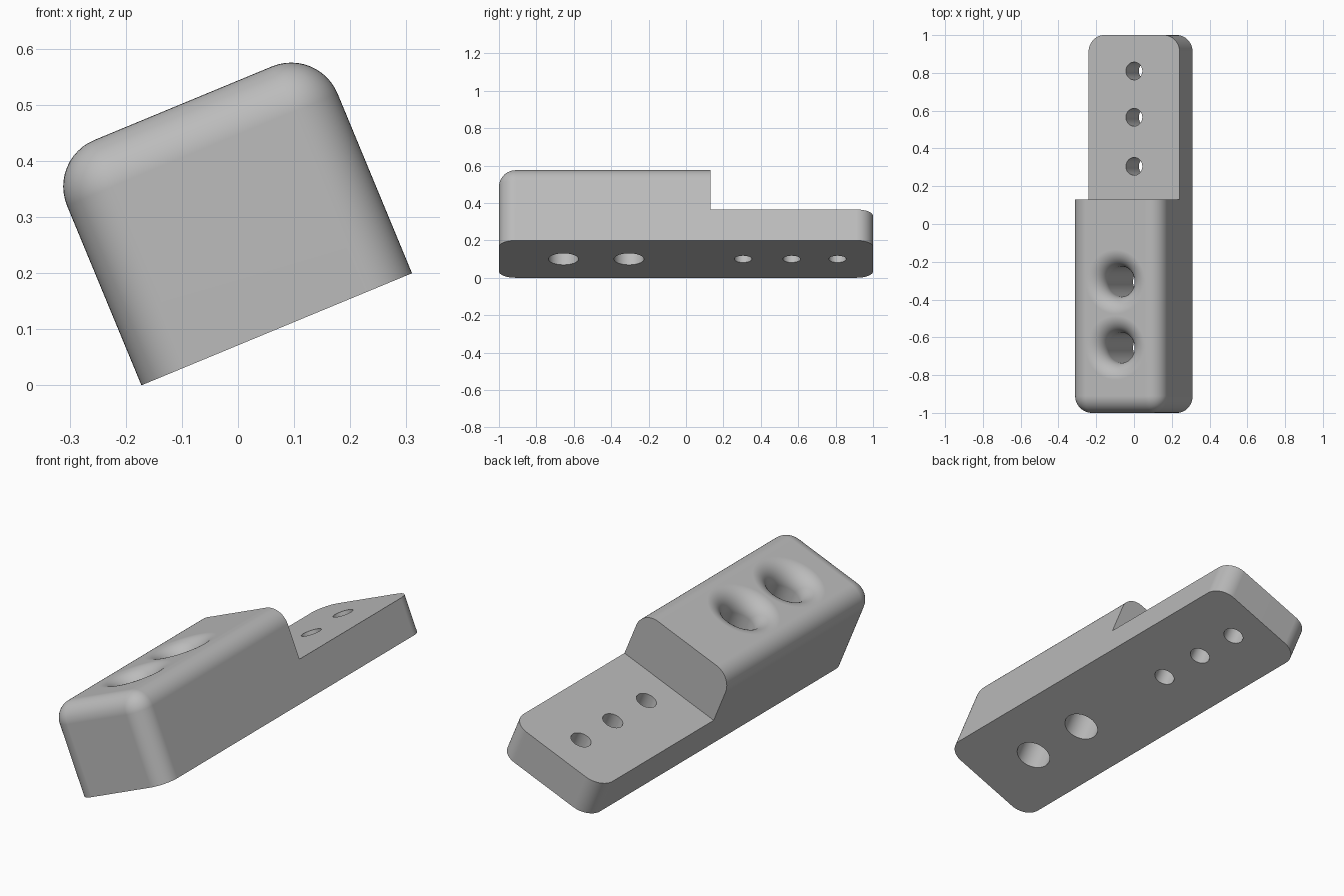
import bpy
import bmesh
from math import radians, sin, cos, pi

cube = bpy.data.objects.get("Cube")
if cube:
    bpy.data.objects.remove(cube, do_unlink=True)

WIDTH, TALL, LOW, STEP_Y = 0.522, 0.436, 0.179, 0.13
FILLET = 0.0895

# Single grey material
grey = bpy.data.materials.new("light_grey")
grey.use_nodes = True
colour = (0.5, 0.5, 0.5, 1.0)
grey.diffuse_color = colour
grey.node_tree.nodes["Principled BSDF"].inputs["Base Color"].default_value = colour


def make_object(name, bm):
    bmesh.ops.recalc_face_normals(bm, faces=bm.faces)
    mesh = bpy.data.meshes.new(name)
    bm.to_mesh(mesh)
    bm.free()
    mesh.materials.append(grey)
    obj = bpy.data.objects.new(name, mesh)
    bpy.context.collection.objects.link(obj)
    return obj


def stepped_body():
    # Side outline swept across the width
    bm = bmesh.new()
    outline = [(-1, 0), (1, 0), (1, LOW), (STEP_Y, LOW), (STEP_Y, TALL), (-1, TALL)]
    side = bm.faces.new([bm.verts.new((-WIDTH / 2, y, z)) for y, z in outline])
    swept = bmesh.ops.extrude_face_region(bm, geom=[side])["geom"]
    moved = [v for v in swept if isinstance(v, bmesh.types.BMVert)]
    bmesh.ops.translate(bm, verts=moved, vec=(WIDTH, 0, 0))

    # Round the upright end corners and the tall block's top rim
    def rounded(edge):
        a, b = (v.co for v in edge.verts)
        upright = abs(a.z - b.z) > 0.01 and abs(abs(a.y) - 1) < 0.01
        on_top = min(a.z, b.z) > TALL - 0.01
        on_step = max(abs(a.y - STEP_Y), abs(b.y - STEP_Y)) < 0.01
        return upright or (on_top and not on_step)

    bmesh.ops.bevel(bm, geom=[e for e in bm.edges if rounded(e)], offset=FILLET,
                    offset_type='OFFSET', segments=12, profile=0.5, affect='EDGES')
    return make_object("stepped_block", bm)


def hole_cutter(name, y, profile, sides=64):
    # Revolve a radius/height profile and cap both ends
    bm = bmesh.new()
    rings = [[bm.verts.new((r * cos(2 * pi * i / sides), y + r * sin(2 * pi * i / sides), z))
              for i in range(sides)] for r, z in profile]
    for low, high in zip(rings, rings[1:]):
        for i in range(sides):
            j = (i + 1) % sides
            bm.faces.new((low[i], low[j], high[j], high[i]))
    bm.faces.new(rings[0])
    bm.faces.new(rings[-1])
    return make_object(name, bm)


body = stepped_body()

# Large holes flare out at the top, small holes are plain
bore = 0.08
flare = [(bore + FILLET * (1 - cos(a)), TALL - FILLET + FILLET * sin(a))
         for a in (pi / 2 * k / 14 for k in range(15))]
large = [(bore, -0.1)] + flare + [(bore + FILLET, TALL + 0.1)]
small = [(0.047, -0.1), (0.047, LOW + 0.1)]
cutters = [hole_cutter("large_hole_cutter", y, large) for y in (-0.655, -0.305)]
cutters += [hole_cutter("small_hole_cutter", y, small) for y in (0.305, 0.565, 0.81)]

bpy.ops.object.select_all(action='DESELECT')
bpy.context.view_layer.objects.active = body
body.select_set(True)
for cutter in cutters:
    cutter.hide_render = True
    cut = body.modifiers.new("hole", 'BOOLEAN')
    cut.operation = 'DIFFERENCE'
    cut.solver = 'EXACT'
    cut.object = cutter
    bpy.ops.object.modifier_apply(modifier=cut.name)
    bpy.data.objects.remove(cutter, do_unlink=True)

# Smooth fillets with crisp edges
bpy.ops.object.shade_smooth_by_angle(angle=radians(30))
normals = body.modifiers.new("even_shading", 'WEIGHTED_NORMAL')
normals.keep_sharp = True

# Tilt the block so that it rests on its lower long edge
body.rotation_euler = (0, radians(-22.5), 0)
body.location = (0.069, 0, WIDTH / 2 * sin(radians(22.5)))
